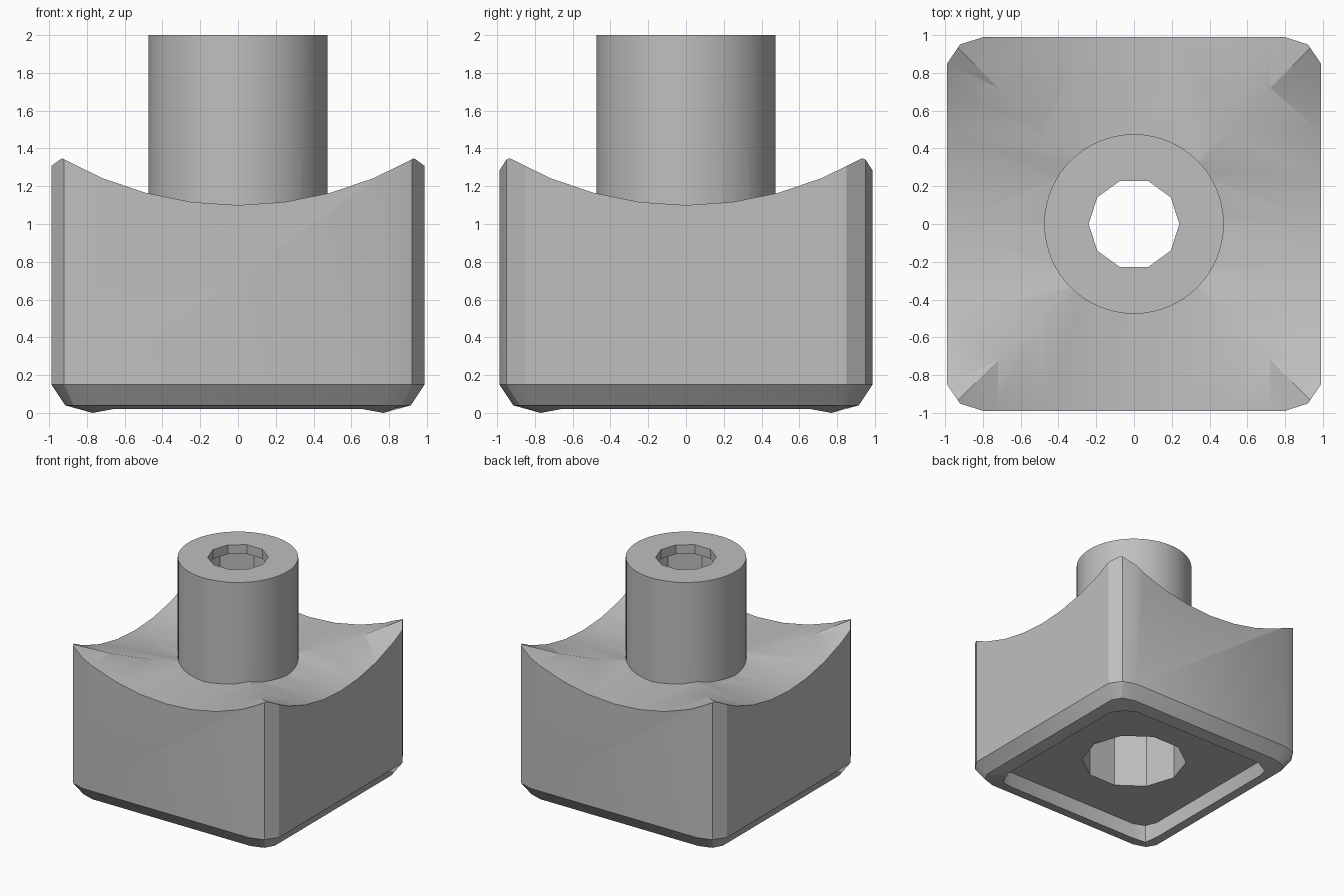
import bpy
import bmesh
import math
from mathutils import Matrix

if "Cube" in bpy.data.objects:
    bpy.data.objects.remove(bpy.data.objects["Cube"], do_unlink=True)

grey = bpy.data.materials.new("light grey")
grey.use_nodes = True
grey.diffuse_color = (0.52, 0.52, 0.52, 1)
grey.node_tree.nodes["Principled BSDF"].inputs["Base Color"].default_value = grey.diffuse_color


def make_object(name, bm):
    bmesh.ops.recalc_face_normals(bm, faces=bm.faces)
    mesh = bpy.data.meshes.new(name)
    bm.to_mesh(mesh)
    bm.free()
    mesh.materials.append(grey)
    obj = bpy.data.objects.new(name, mesh)
    bpy.context.collection.objects.link(obj)
    return obj


def loft(name, rings):
    """Skin a stack of matching outlines and cap both ends."""
    bm = bmesh.new()
    loops = [[bm.verts.new(p) for p in ring] for ring in rings]
    n = len(loops[0])
    for a, b in zip(loops, loops[1:]):
        for i in range(n):
            j = (i + 1) % n
            bm.faces.new((a[i], a[j], b[j], b[i]))
    bm.faces.new(loops[0])
    bm.faces.new(loops[-1])
    return make_object(name, bm)


def corner_ring(*corner):
    """Repeat the points of one corner around all four corners."""
    points = []
    for sx, sy in ((1, 1), (-1, 1), (-1, -1), (1, -1)):
        pts = [(sx * x, sy * y, z) for x, y, z in corner]
        points += pts if sx * sy > 0 else pts[::-1]
    return points


def circle_ring(radius, z, sides):
    return [(radius * math.cos(a), radius * math.sin(a), z)
            for a in (2 * math.pi * i / sides for i in range(sides))]


def cylinder(name, radius, depth, matrix, sides):
    bm = bmesh.new()
    bmesh.ops.create_cone(bm, cap_ends=True, segments=sides, radius1=radius,
                          radius2=radius, depth=depth, matrix=matrix)
    return make_object(name, bm)


def combine(target, tool, operation):
    """Apply a boolean and discard the helper."""
    mod = target.modifiers.new("boolean", "BOOLEAN")
    mod.operation = operation
    mod.solver = "EXACT"
    mod.object = tool
    tool.hide_render = True
    bpy.context.view_layer.update()
    graph = bpy.context.evaluated_depsgraph_get()
    mesh = bpy.data.meshes.new_from_object(target.evaluated_get(graph))
    target.modifiers.clear()
    target.data = mesh
    bpy.data.objects.remove(tool, do_unlink=True)


# Block with clipped corners, bevelled foot and recessed underside
def wall(z):
    return corner_ring((0.988, 0.85, z), (0.92, 0.95, z), (0.8, 0.988, z))


body = loft("socket_block", [
    wall(1.6),
    wall(0.15),
    corner_ring((0.915, 0.8, 0.04), (0.87, 0.88, 0.04), (0.76, 0.915, 0.04)),
    corner_ring((0.81, 0.66, 0.02), (0.77, 0.77, 0), (0.66, 0.81, 0.02)),
    corner_ring((0.8, 0.66, 0.15), (0.76, 0.76, 0.15), (0.66, 0.8, 0.15)),
])

# Two crossing hollows scoop out the top
for axis in "XY":
    turn = Matrix.Translation((0, 0, 2.98)) @ Matrix.Rotation(math.pi / 2, 4, axis)
    combine(body, cylinder("hollow_cutter", 1.88, 4, turn, 48), "DIFFERENCE")

# Round post
post = cylinder("post", 0.475, 1.5, Matrix.Translation((0, 0, 1.25)), 64)
combine(body, post, "UNION")

# Ten-sided bore, narrowing to a lip at the top of the post
bore = loft("bore_cutter", [
    circle_ring(0.43, -0.2, 10), circle_ring(0.43, 1.92, 10),
    circle_ring(0.24, 1.92, 10), circle_ring(0.24, 2.2, 10),
])
combine(body, bore, "DIFFERENCE")

bpy.ops.object.select_all(action="DESELECT")
body.select_set(True)
bpy.context.view_layer.objects.active = body
bpy.ops.object.shade_smooth_by_angle(angle=math.radians(30))
